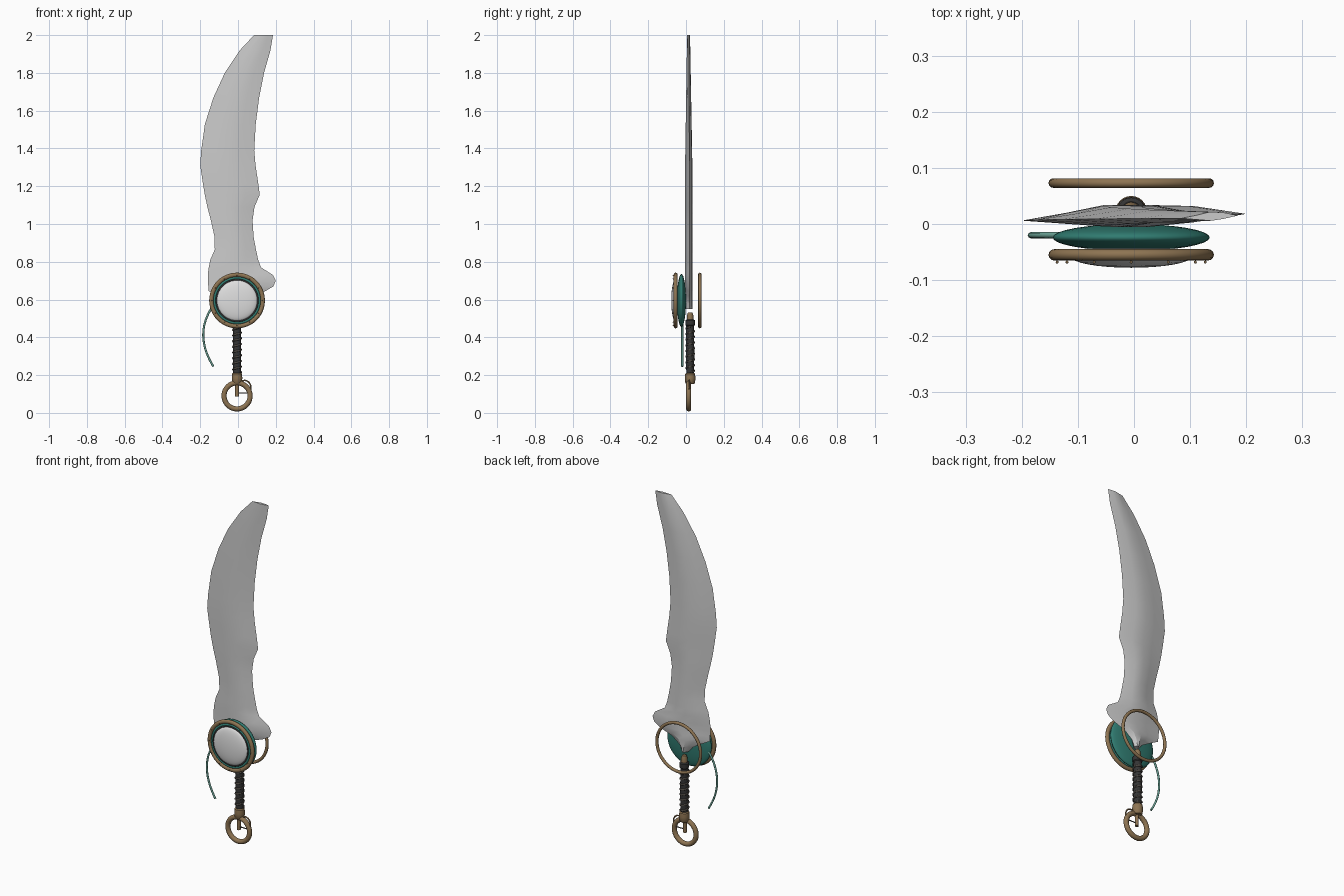
import bpy, bmesh, math
from mathutils import Vector, Matrix

if "Cube" in bpy.data.objects:
    bpy.data.objects.remove(bpy.data.objects["Cube"])


def material(name, rgb):
    m = bpy.data.materials.new(name)
    m.diffuse_color = (*rgb, 1)
    m.use_nodes = True
    m.node_tree.nodes["Principled BSDF"].inputs["Base Color"].default_value = m.diffuse_color
    return m


STEEL = material("pale_steel", (0.60, 0.60, 0.60))
WHITE = material("white_inlay", (0.74, 0.74, 0.74))
BRONZE = material("bronze", (0.27, 0.175, 0.085))
TEAL = material("teal", (0.03, 0.20, 0.165))
CORD = material("light_teal", (0.16, 0.40, 0.33))
DARK = material("dark_leather", (0.035, 0.035, 0.035))
STRAP = material("worn_strap", (0.075, 0.065, 0.055))

CX = -0.005            # axis of the hilt
HY = 0.022             # depth of the grip
DISC_Z = 0.595         # height of the round guard


def make(name, bm, mat, angle=35):
    bmesh.ops.recalc_face_normals(bm, faces=bm.faces)
    me = bpy.data.meshes.new(name)
    bm.to_mesh(me)
    bm.free()
    ob = bpy.data.objects.new(name, me)
    bpy.context.collection.objects.link(ob)
    me.materials.append(mat)
    bpy.ops.object.select_all(action='DESELECT')
    ob.select_set(True)
    bpy.context.view_layer.objects.active = ob
    bpy.ops.object.shade_smooth_by_angle(angle=math.radians(angle))
    return ob


def loft(bm, rings):
    rows = [[bm.verts.new(p) for p in r] for r in rings]
    n = len(rows[0])
    for a, b in zip(rows, rows[1:]):
        for i in range(n):
            bm.faces.new((a[i], a[(i + 1) % n], b[(i + 1) % n], b[i]))
    bm.faces.new(rows[0])
    bm.faces.new(rows[-1])


def ring(name, center, major, minor, mat, depth=1.0, seg=48, sides=12):
    """Ring lying in the xz plane."""
    bm = bmesh.new()
    rows = []
    for i in range(seg):
        a = math.tau * i / seg
        row = []
        for j in range(sides):
            b = math.tau * j / sides
            r = major + minor * math.cos(b)
            row.append(bm.verts.new((center[0] + r * math.cos(a),
                                     center[1] + minor * depth * math.sin(b),
                                     center[2] + r * math.sin(a))))
        rows.append(row)
    for i in range(seg):
        p, q = rows[i], rows[(i + 1) % seg]
        for j in range(sides):
            k = (j + 1) % sides
            bm.faces.new((p[j], q[j], q[k], p[k]))
    return make(name, bm, mat, 60)


def lens(name, center, radius, half, mat, seg=40):
    bm = bmesh.new()
    bmesh.ops.create_uvsphere(bm, u_segments=seg, v_segments=16, radius=1)
    rot = Matrix.Rotation(math.pi / 2, 4, 'X')
    scale = Matrix.Diagonal((radius, half, radius, 1))
    bm.transform(Matrix.Translation(center) @ scale @ rot)
    return make(name, bm, mat, 60)


def lathe(name, profile, mat, y=HY, seg=24):
    """Stack of (radius, z) circles around the hilt axis."""
    bm = bmesh.new()
    loft(bm, [[(CX + r * math.cos(math.tau * i / seg),
                y + r * math.sin(math.tau * i / seg), z) for i in range(seg)]
              for r, z in profile])
    return make(name, bm, mat)


def tube(name, pts, radius, mat, sides=8):
    pts = [Vector(p) for p in pts]
    bm = bmesh.new()
    rings = []
    for i, p in enumerate(pts):
        t = (pts[min(i + 1, len(pts) - 1)] - pts[max(i - 1, 0)]).normalized()
        ref = Vector((0, 1, 0)) if abs(t.y) < 0.9 else Vector((0, 0, 1))
        u = t.cross(ref).normalized()
        v = t.cross(u)
        rings.append([p + radius * (u * math.cos(math.tau * k / sides)
                                    + v * math.sin(math.tau * k / sides))
                      for k in range(sides)])
    loft(bm, rings)
    return make(name, bm, mat, 60)


# Curved blade: (height, left edge, right edge)
OUTLINE = [
    (0.55, -0.02, 0.012), (0.585, -0.05, 0.03), (0.62, -0.11, 0.075),
    (0.645, -0.155, 0.145), (0.67, -0.157, 0.188), (0.70, -0.16, 0.20),
    (0.73, -0.16, 0.185), (0.77, -0.155, 0.122), (0.81, -0.147, 0.107),
    (0.865, -0.123, 0.095), (0.93, -0.124, 0.083), (1.02, -0.144, 0.077),
    (1.09, -0.162, 0.087), (1.155, -0.176, 0.115), (1.21, -0.185, 0.108),
    (1.31, -0.20, 0.093), (1.39, -0.195, 0.086), (1.53, -0.175, 0.094),
    (1.67, -0.13, 0.112), (1.80, -0.07, 0.138), (1.92, 0.01, 0.172),
    (2.0, 0.085, 0.185)]
# Faceted section: (fraction across, depth)
SECTION = [(0, 0.006), (0.28, 0.0), (0.52, -0.005), (0.74, 0.003),
           (1, 0.018), (0.74, 0.032), (0.50, 0.034), (0.27, 0.020)]
bm = bmesh.new()
rings = []
for z, l, r in OUTLINE:
    k = 1 if z < 1.3 else 1 - 0.6 * (z - 1.3) / 0.7
    rings.append([(l + (r - l) * f, 0.013 + (d - 0.013) * k, z)
                  for f, d in SECTION])
loft(bm, rings)
make("blade", bm, STEEL, 22)

# Round guard with bronze rim, inlay and rivets
lens("guard_disc", (CX, -0.024, DISC_Z), 0.14, 0.024, TEAL)
ring("front_rim", (CX, -0.055, DISC_Z), 0.136, 0.0115, BRONZE, 0.9)
ring("inner_teal_band", (CX, -0.055, DISC_Z), 0.119, 0.007, TEAL)
ring("inner_dark_band", (CX, -0.057, DISC_Z), 0.110, 0.005, DARK)
lens("white_inlay", (CX, -0.058, DISC_Z), 0.108, 0.020, WHITE)
bm = bmesh.new()
for i in range(12):
    a = math.tau * i / 12
    bmesh.ops.create_icosphere(bm, subdivisions=1, radius=0.003, matrix=Matrix.Translation(
        (CX + 0.132 * math.cos(a), -0.068, DISC_Z + 0.132 * math.sin(a))))
make("rivets", bm, BRONZE, 60)
ring("back_ring", (CX, 0.073, DISC_Z), 0.139, 0.0085, BRONZE)

# Grip with spiral wrap, collars and ferrule
lathe("grip", [(0.020, 0.19), (0.022, 0.30), (0.021, 0.46), (0.025, 0.465),
               (0.025, 0.49), (0.018, 0.495)], DARK)
turns, steps = 8, 18
tube("grip_wrap", [(CX + 0.022 * math.cos(math.tau * i / steps),
                    HY + 0.022 * math.sin(math.tau * i / steps),
                    0.215 + 0.24 * i / (turns * steps))
                   for i in range(turns * steps + 1)], 0.005, STRAP, 6)
lathe("top_collar", [(0.017, 0.485), (0.017, 0.515), (0.012, 0.532)], BRONZE)
lathe("ferrule", [(0.020, 0.152), (0.026, 0.160), (0.028, 0.185),
                  (0.026, 0.207), (0.021, 0.212)], BRONZE)

# Pommel ring with peg and small link
ring("pommel_ring", (CX, 0.014, 0.09), 0.069, 0.0135, BRONZE)
lathe("pommel_peg", [(0.010, 0.088), (0.010, 0.165)], BRONZE, 0.016, 12)
tube("cross_pin", [(CX, 0.016, 0.105), (0.052, 0.016, 0.105)], 0.003, STRAP)
tube("small_link", [(0.035 + 0.033 * math.cos(a), 0.016, 0.135 + 0.037 * math.sin(a))
                    for a in [math.radians(-40 + 16 * i) for i in range(11)]],
     0.004, BRONZE)

# Hanging cord: quadratic arc behind the disc
p0, p1, p2 = Vector((-0.115, -0.02, 0.59)), Vector((-0.245, -0.02, 0.43)), Vector((-0.13, -0.02, 0.245))
tube("hanging_cord", [p0 * (1 - t) ** 2 + p1 * 2 * t * (1 - t) + p2 * t * t
                      for t in [i / 20 for i in range(21)]], 0.0055, CORD)
